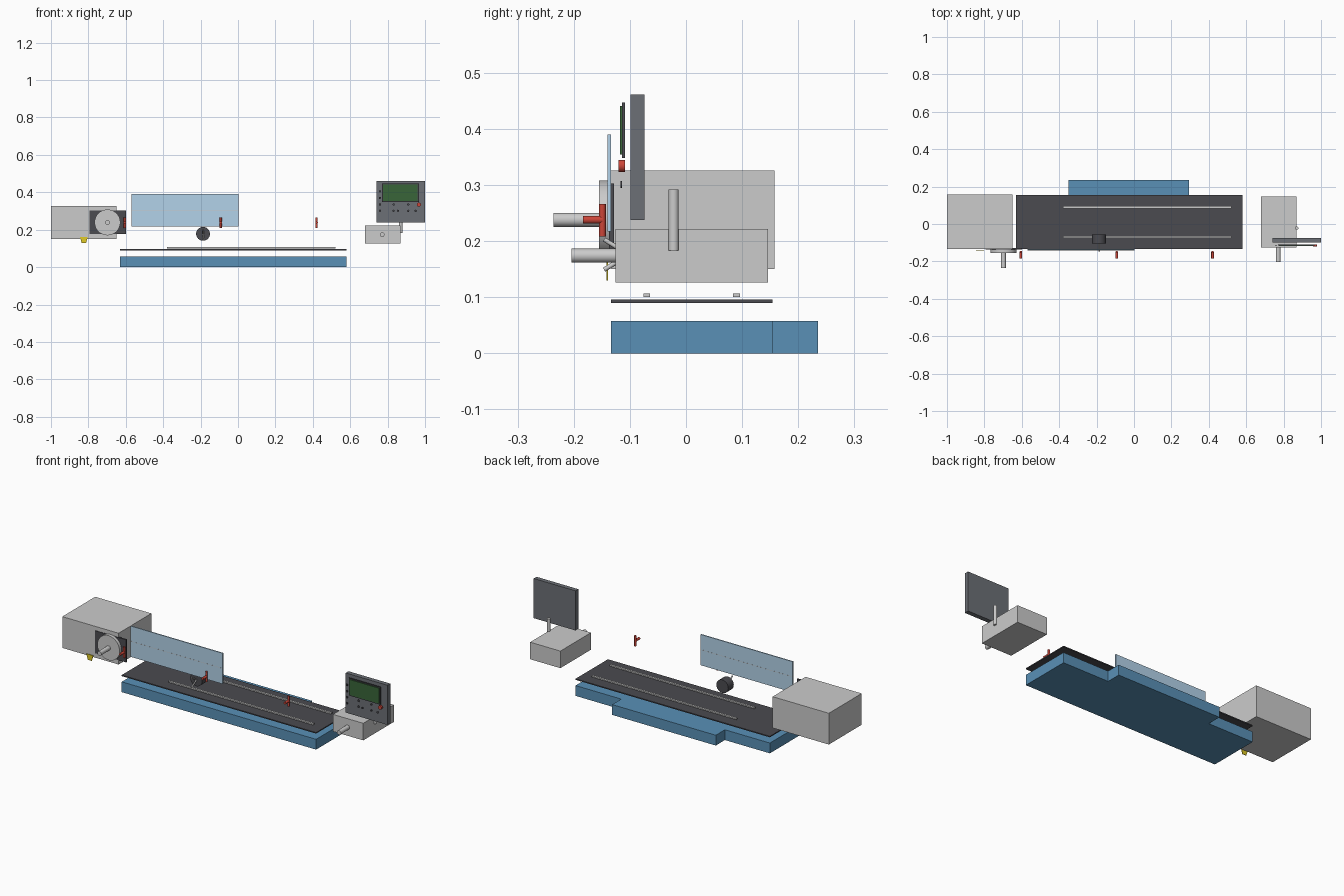
import bpy, bmesh, math
from mathutils import Vector

if "Cube" in bpy.data.objects:
    bpy.data.objects.remove(bpy.data.objects["Cube"])


def material(name, *rgba):
    m = bpy.data.materials.new(name)
    m.diffuse_color = rgba
    m.use_nodes = True
    m.node_tree.nodes["Principled BSDF"].inputs["Base Color"].default_value = m.diffuse_color
    return m


BLUE = material("base_blue", 0.10, 0.28, 0.47, 1)
DARK = material("dark_metal", 0.07, 0.07, 0.08, 1)
SLATE = material("panel_slate", 0.15, 0.16, 0.18, 1)
GLASS = material("guard_glass", 0.45, 0.65, 0.82, 0.6)
GREEN = material("screen_green", 0.04, 0.13, 0.04, 1)
RED = material("lever_red", 0.6, 0.06, 0.04, 1)
YELLOW = material("label_yellow", 0.75, 0.6, 0.02, 1)


def finish(name, bm, mat):
    bmesh.ops.recalc_face_normals(bm, faces=bm.faces[:])
    me = bpy.data.meshes.new(name)
    bm.to_mesh(me)
    bm.free()
    ob = bpy.data.objects.new(name, me)
    bpy.context.collection.objects.link(ob)
    if mat:
        me.materials.append(mat)
    return ob


def prism(name, outline, z0, z1, mat=None, plane="xy"):
    """Extrude an outline in xy along z, or an xz outline along y."""
    bm = bmesh.new()
    put = (lambda a, b, d: (a, b, d)) if plane == "xy" else (lambda a, b, d: (a, d, b))
    face = bm.faces.new([bm.verts.new(put(a, b, z0)) for a, b in outline])
    ext = bmesh.ops.extrude_face_region(bm, geom=[face])["geom"]
    step = Vector(put(0, 0, z1 - z0))
    bmesh.ops.translate(bm, vec=step, verts=[g for g in ext if isinstance(g, bmesh.types.BMVert)])
    return finish(name, bm, mat)


def box(name, x, y, z, mat=None):
    (x0, x1), (y0, y1) = x, y
    return prism(name, [(x0, y0), (x1, y0), (x1, y1), (x0, y1)], *z, mat)


def rod(name, p, q, r, mat=None, sides=32):
    p, q = Vector(p), Vector(q)
    bm = bmesh.new()
    bmesh.ops.create_cone(bm, cap_ends=True, segments=sides, radius1=r, radius2=r, depth=(q - p).length)
    rot = (q - p).to_track_quat("Z", "Y").to_matrix().to_4x4()
    bm.transform(rot)
    bmesh.ops.translate(bm, vec=(p + q) / 2, verts=bm.verts[:])
    ob = finish(name, bm, mat)
    bpy.ops.object.select_all(action="DESELECT")
    ob.select_set(True)
    bpy.context.view_layer.objects.active = ob
    bpy.ops.object.shade_smooth_by_angle(angle=math.radians(35))
    return ob


# Base and bed
box("base", (-0.63, 0.58), (-0.134, 0.154), (0, 0.058), BLUE)
box("base_rear_extension", (-0.35, 0.295), (0.154, 0.235), (0, 0.058), BLUE)
box("bed_plate", (-0.63, 0.58), (-0.134, 0.154), (0.09, 0.096), DARK)
for side, y in (("front", -0.07), ("rear", 0.09)):
    box(f"{side}_bed_rail", (-0.38, 0.52), (y - 0.006, y + 0.006), (0.1, 0.107))

# Headstock with face plate, disc and spindle
box("headstock", (-1, -0.65), (-0.134, 0.158), (0.15, 0.326))
box("face_plate", (-0.795, -0.60), (-0.137, -0.128), (0.176, 0.303), DARK)
rod("spindle_disc", (-0.698, -0.155, 0.239), (-0.698, -0.137, 0.239), 0.069, sides=48)
rod("headstock_spindle", (-0.698, -0.236, 0.238), (-0.698, -0.15, 0.238), 0.0125)
prism("warning_label", [(-0.845, 0.162), (-0.803, 0.162), (-0.812, 0.13), (-0.836, 0.13)],
      -0.142, -0.139, YELLOW, "xz")

# Tailstock with spindle and panel post
box("tailstock", (0.68, 0.868), (-0.126, 0.146), (0.126, 0.222))
rod("tailstock_spindle", (0.771, -0.204, 0.174), (0.771, -0.12, 0.174), 0.0125)
rod("panel_post", (0.87, -0.022, 0.183), (0.87, -0.022, 0.292), 0.009)

# Control panel: screen, buttons and stop knob
box("control_panel", (0.74, 1.0), (-0.099, -0.074), (0.238, 0.461), SLATE)
box("screen_frame", (0.77, 0.967), (-0.114, -0.109), (0.348, 0.447), DARK)
box("screen", (0.776, 0.961), (-0.118, -0.113), (0.354, 0.441), GREEN)
spots = [(x, z) for x in (0.759, 0.832, 0.91) for z in (0.335, 0.301)]
spots += [(0.759, 0.37), (0.759, 0.405), (0.855, 0.301), (0.95, 0.301)]
for i, (x, z) in enumerate(spots):
    rod(f"panel_button_{i + 1}", (x, -0.117, z), (x, -0.114, z), 0.006, DARK, 16)
rod("stop_knob", (0.967, -0.12, 0.334), (0.967, -0.109, 0.334), 0.011, RED)

# Splash guard with its centre strip
box("splash_guard", (-0.57, 0.003), (-0.140, -0.134), (0.217, 0.39), GLASS)
box("guard_strip", (-0.57, 0.003), (-0.1405, -0.1335), (0.3035, 0.3055))

# Carriage handwheel with two splayed handles
rod("handwheel", (-0.187, -0.105, 0.178), (-0.187, -0.056, 0.178), 0.037, DARK)
for side, s in (("upper", 1), ("lower", -1)):
    rod(f"{side}_handle", (-0.187, -0.105, 0.176 + s * 0.002),
        (-0.187, -0.146, 0.176 + s * 0.027), 0.004, sides=16)

# Red control levers
for i, x in enumerate((-0.605, -0.092, 0.42)):
    rod(f"lever_bar_{i + 1}", (x, -0.149, 0.208), (x, -0.149, 0.266), 0.006, RED, 20)
    rod(f"lever_knob_{i + 1}", (x, -0.184, 0.238), (x, -0.149, 0.238), 0.007, RED, 20)
